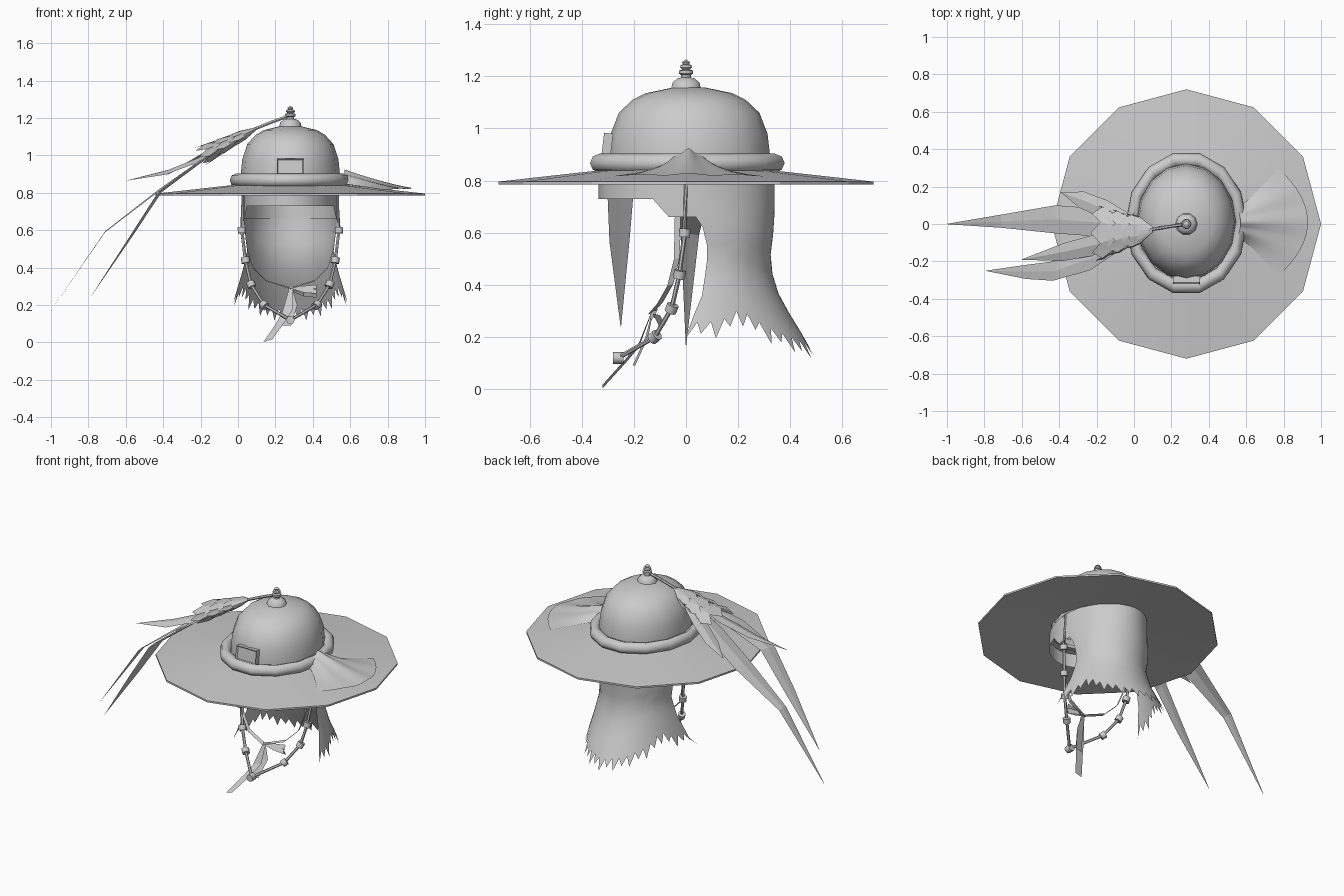
import bpy, bmesh
from math import sin, cos, pi, radians
from mathutils import Vector, Matrix

if "Cube" in bpy.data.objects:
    bpy.data.objects.remove(bpy.data.objects["Cube"])

CX = 0.28  # axis of the hat

grey = bpy.data.materials.new("plain grey")
grey.use_nodes = True
grey.diffuse_color = (0.6, 0.6, 0.6, 1)
grey.node_tree.nodes["Principled BSDF"].inputs["Base Color"].default_value = (0.6, 0.6, 0.6, 1)


def make(name, verts, faces, smooth=40, fix=True):
    mesh = bpy.data.meshes.new(name)
    mesh.from_pydata([tuple(v) for v in verts], [], faces)
    if fix:
        bm = bmesh.new()
        bm.from_mesh(mesh)
        bmesh.ops.remove_doubles(bm, verts=bm.verts, dist=1e-5)
        bmesh.ops.recalc_face_normals(bm, faces=bm.faces)
        bm.to_mesh(mesh)
        bm.free()
    mesh.materials.append(grey)
    ob = bpy.data.objects.new(name, mesh)
    bpy.context.collection.objects.link(ob)
    if smooth:
        bpy.ops.object.select_all(action='DESELECT')
        ob.select_set(True)
        bpy.context.view_layer.objects.active = ob
        bpy.ops.object.shade_smooth_by_angle(angle=radians(smooth))
    return ob


def grid(rows, wrap=False):
    """Quads joining equal rows of points."""
    n = len(rows[0])
    verts = [p for row in rows for p in row]
    faces = []
    for j in range(len(rows) - 1):
        for i in range(n if wrap else n - 1):
            k = (i + 1) % n
            faces.append((j * n + i, j * n + k, (j + 1) * n + k, (j + 1) * n + i))
    return verts, faces


def lathe(name, profile, sx=1, sy=1, n=16, cy=0, smooth=40):
    rows = [[(CX + r * sx * cos(2 * pi * i / n), cy + r * sy * sin(2 * pi * i / n), z)
             for i in range(n)] for r, z in profile]
    return make(name, *grid(rows, True), smooth)


def tube(name, pts, r, n=6):
    pts = [Vector(p) for p in pts]
    rows = []
    for k, p in enumerate(pts):
        d = pts[min(k + 1, len(pts) - 1)] - pts[max(k - 1, 0)]
        q = d.to_track_quat('Z', 'Y')
        rows.append([p + q @ Vector((r * cos(2 * pi * i / n), r * sin(2 * pi * i / n), 0))
                     for i in range(n)])
    v, f = grid(rows, True)
    f += [tuple(range(n)), tuple(range(len(v) - n, len(v)))]
    return make(name, v, f, 50)


def strip(name, pts, widths, side, fold=0.0):
    """Flat leaf or ribbon along a centre line, raised along its spine by fold."""
    side = Vector(side).normalized()
    rows = []
    for p, w in zip(pts, widths):
        p = Vector(p)
        rows.append([p - side * w, p + Vector((0, 0, fold * w)), p + side * w])
    return make(name, *grid(rows), 0)


def lerp_table(table, z):
    for a, b in zip(table, table[1:]):
        if z >= b[0]:
            t = (a[0] - z) / (a[0] - b[0])
            return [p + (q - p) * t for p, q in zip(a, b)]
    return table[-1]


# Brim, crown, rolled band and finial
lathe("brim", [(0.28, 0.825), (0.72, 0.785), (0.72, 0.796), (0.28, 0.845), (0.28, 0.825)], n=12, smooth=20)
lathe("crown", [(1, 0.82), (1, 0.9), (0.97, 0.98), (0.87, 1.06), (0.7, 1.11), (0.54, 1.135),
                (0.2, 1.157), (0, 1.16)], 0.265, 0.31, 16, 0.012)
lathe("rolled_band", [(1 + 0.11 * cos(a * pi / 4), 0.867 + 0.036 * sin(a * pi / 4)) for a in range(9)],
      0.292, 0.345, 14, 0.005, 50)
lathe("finial", [(0.06, 1.15), (0.055, 1.175), (0.035, 1.192), (0.02, 1.195), (0.02, 1.205), (0.028, 1.21),
                 (0.028, 1.222), (0.016, 1.226), (0.024, 1.234), (0.022, 1.243), (0.012, 1.246),
                 (0.016, 1.254), (0, 1.265)], n=10)

# Framed badge on the front of the crown
bm = bmesh.new()
bmesh.ops.create_cube(bm, size=1, matrix=Matrix.Diagonal((0.145, 0.035, 0.09, 1)))
front = min(bm.faces, key=lambda f: f.calc_center_median().y)
bmesh.ops.inset_region(bm, faces=[front], thickness=0.01)
bmesh.ops.translate(bm, verts=front.verts, vec=(0, 0.01, 0))
bm.transform(Matrix.Translation((CX, -0.302, 0.937)) @ Matrix.Rotation(-0.12, 4, 'X'))
badge = make("front_badge", [], [], 0)
bm.to_mesh(badge.data)
bm.free()

# Cap edge under the brim, lower at the sides than over the face
rows = [[], []]
for i in range(32):
    a = 2 * pi * i / 32
    x, y = CX + 0.25 * cos(a), 0.335 * sin(a)
    low = 0.73 if y < -0.12 else 0.66
    rows[0].append((x, y, 0.83))
    rows[1].append((x, y, low))
make("cap_edge", *grid(rows, True), 40)

# Neck curtain: height, half width, front y, back y
SHAPE = [(0.82, 0.25, 0.0, 0.34), (0.68, 0.25, 0.02, 0.34), (0.6, 0.245, 0.08, 0.335),
         (0.48, 0.23, 0.08, 0.32), (0.35, 0.265, 0.06, 0.36), (0.22, 0.305, 0.0, 0.44),
         (0.08, 0.34, -0.02, 0.52)]
HEM = [(1, 0.225), (0.82, 0.23), (0.68, 0.28), (0.5, 0.21), (0.25, 0.16), (0, 0.14)]
rows = [[] for _ in range(10)]
COLS = 48
for i in range(COLS + 1):
    t = 2 * i / COLS - 1
    hem = lerp_table(HEM, abs(t))[1]
    jag = (-0.035 if i % 4 == 0 else -0.015) if i % 2 == 0 else 0.03
    for j in range(10):
        z = 0.82 + (hem - 0.82) * j / 9 + (jag if j == 9 else 0)
        _, rx, yf, yb = lerp_table(SHAPE, z)
        rows[j].append((CX + rx * sin(t * pi / 2), yf + (yb - yf) * cos(t * pi / 2), z))
make("neck_curtain", *grid(rows), 50)

# Draped cloth fan on the left of the brim
rows = []
for j in range(9):
    v = j / 8
    row = []
    for i in range(17):
        u = i / 8 - 1
        x = 0.57 + v * (0.36 - 0.16 * u * u)
        y = 0.01 + u * (0.09 + 0.2 * v ** 1.2)
        r = ((x - CX) ** 2 + y * y) ** 0.5
        body = (1 - u * u) * (0.012 + 0.05 * (1 - v) ** 1.5)
        ripple = 0.007 * (1 + cos(u * 3 * pi)) * (1 - u * u) * (1 - 0.5 * v)
        row.append((x, y, 0.845 - 0.112 * (r - 0.28) + 0.004 + body + ripple))
    rows.append(row)
make("cloth_fan", *grid(rows), 60)

# Plume: stem, scaled sheath and feathers
tube("plume_stem", [(CX, 0, 1.215), (0.18, -0.015, 1.178), (0.06, -0.035, 1.13)], 0.009)
axis = Vector((-1, -0.06, -0.5)).normalized()
across = Vector((0, 1, 0))
lift = axis.cross(across).normalized()
for k in range(3):
    start = Vector((0.1, -0.03, 1.145)) + axis * 0.085 * k
    wide = 0.075 + 0.022 * k
    rows = []
    for step in range(3):
        row = []
        for i in range(16):
            a = 2 * pi * i / 16
            w = (0.015 + 0.025 * k, wide, wide * 1.25)[step]
            d = (0, 0.08, 0.12 + (0.055 if i % 2 == 0 else 0))[step]
            row.append(start + axis * d + across * w * cos(a) + lift * 0.36 * w * sin(a))
        rows.append(row)
    make("plume_sheath_%d" % (k + 1), *grid(rows, True), 0)

strip("long_feather_back", [(-0.02, -0.02, 1.08), (-0.22, 0.01, 0.95), (-0.42, 0.025, 0.81),
                            (-0.71, 0.015, 0.59), (-1, 0, 0.17)],
      [0.03, 0.075, 0.075, 0.035, 0.001], (0, 1, 0), 0.15)
strip("long_feather_front", [(-0.02, -0.08, 1.08), (-0.22, -0.18, 0.95), (-0.42, -0.25, 0.8),
                             (-0.57, -0.255, 0.57), (-0.79, -0.25, 0.24)],
      [0.03, 0.07, 0.055, 0.04, 0.001], (0.25, 1, 0.1), 0.2)
strip("short_feather_front", [(-0.04, -0.07, 1.07), (-0.2, -0.11, 0.98), (-0.38, -0.15, 0.91),
                              (-0.6, -0.19, 0.865)],
      [0.03, 0.06, 0.05, 0.001], (0.1, 1, 0.25), 0.2)
strip("short_feather_back", [(-0.04, 0.03, 1.08), (-0.16, 0.08, 1.02), (-0.28, 0.13, 0.95),
                             (-0.39, 0.17, 0.89)],
      [0.03, 0.05, 0.045, 0.001], (0.3, 1, 0.1), 0.2)

# Beaded chin cords and the inner ribbon, mirrored about the hat axis
CORD = [(0.25, 0.0, 0.82), (0.26, -0.005, 0.6), (0.24, -0.025, 0.44), (0.21, -0.055, 0.31),
        (0.14, -0.12, 0.2), (0, -0.26, 0.12)]
RIBBON = [(0.235, -0.03, 0.74), (0.23, -0.035, 0.5), (0.2, -0.06, 0.4), (0.13, -0.1, 0.33), (0, -0.135, 0.29)]
for s, label in ((-1, "right"), (1, "left")):
    cord = [Vector((CX + s * x, y, z)) for x, y, z in CORD]
    tube(label + "_chin_cord", cord, 0.009)
    for k in range(1, 6 if s > 0 else 5):
        d = (cord[min(k + 1, 5)] - cord[k - 1]).normalized() * 0.016
        if k == 5:
            d = Vector((0, 0.02, 0))
        tube("%s_bead_%d" % (label, k), [cord[k] - d, cord[k] + d], 0.023, 8)
    strip(label + "_ribbon", [(CX + s * x, y, z) for x, y, z in RIBBON],
          [0.012] * 5, (0, 1, 0.3))

# Knot under the chin with a loop and two tails
strip("ribbon_loop_top", [(0.28, -0.135, 0.295), (0.35, -0.125, 0.285), (0.42, -0.12, 0.285)],
      [0.008, 0.02, 0.028], (0, 0.6, 1))
strip("ribbon_loop_bottom", [(0.28, -0.13, 0.285), (0.35, -0.09, 0.265), (0.42, -0.115, 0.265)],
      [0.008, 0.02, 0.028], (0, -0.5, 1))
strip("ribbon_tail_long", [(0.285, -0.13, 0.3), (0.265, -0.18, 0.17), (0.23, -0.23, 0.11), (0.16, -0.32, 0.01)],
      [0.01, 0.03, 0.028, 0.024], (1, 0, 0.3))
strip("ribbon_tail_short", [(0.28, -0.13, 0.29), (0.29, -0.15, 0.2), (0.26, -0.2, 0.09)],
      [0.01, 0.028, 0.024], (1, 0.2, 0))
